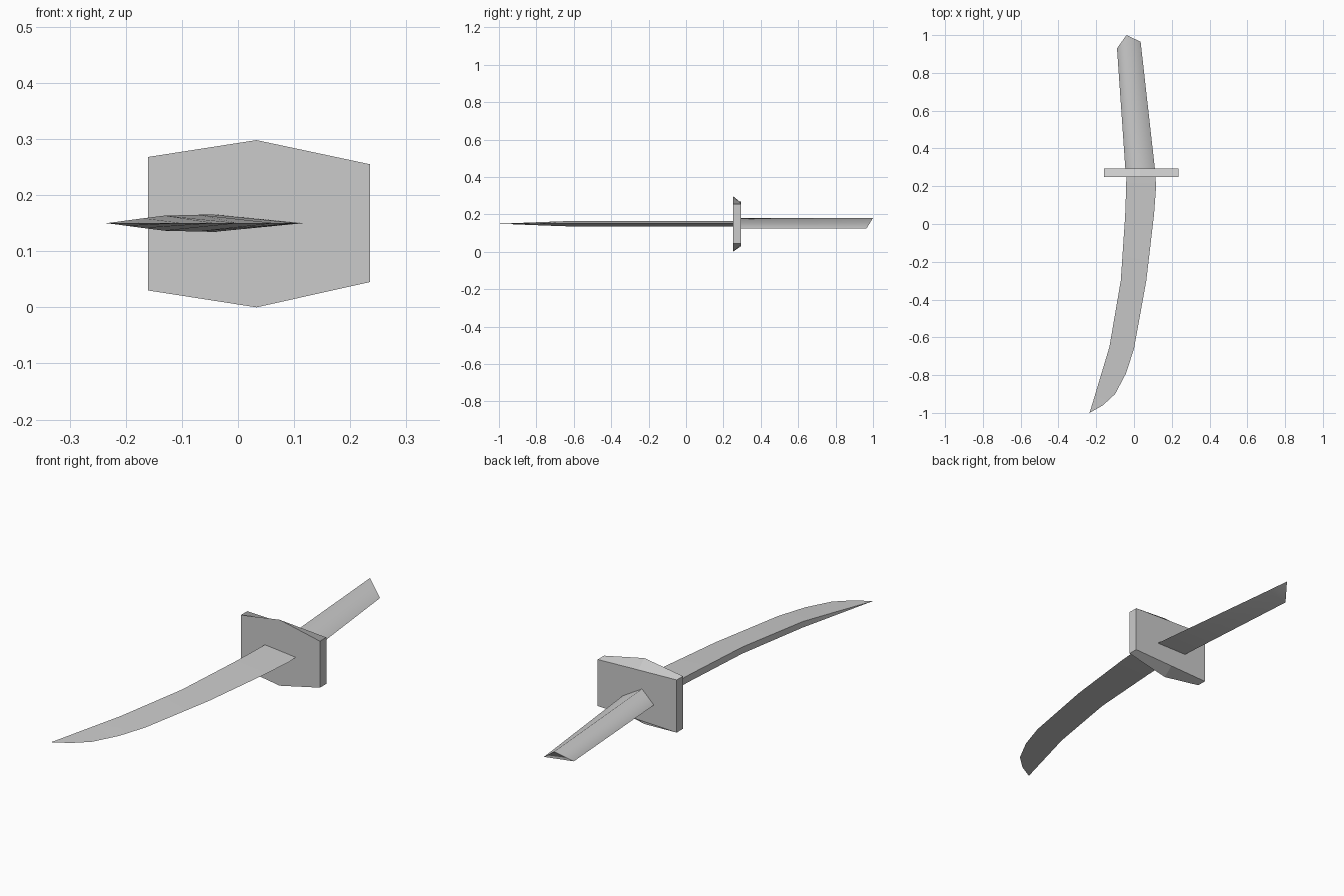
import bpy, bmesh, math

cube = bpy.data.objects.get("Cube")
if cube:
    bpy.data.objects.remove(cube, do_unlink=True)

# Single grey material
grey = bpy.data.materials.new("plain grey")
grey.use_nodes = True
col = (0.6, 0.6, 0.6, 1)
grey.diffuse_color = col
grey.node_tree.nodes["Principled BSDF"].inputs["Base Color"].default_value = col


def loft(name, sections, smooth_angle=None):
    """Skin matching closed sections and cap both ends."""
    bm = bmesh.new()
    rings = [[bm.verts.new(p) for p in s] for s in sections]
    n = len(rings[0])
    for a, b in zip(rings, rings[1:]):
        for i in range(n):
            j = (i + 1) % n
            bm.faces.new((a[i], a[j], b[j], b[i]))
    bm.faces.new(rings[0])
    bm.faces.new(rings[-1])
    bmesh.ops.remove_doubles(bm, verts=bm.verts, dist=0.0005)
    bmesh.ops.recalc_face_normals(bm, faces=bm.faces)
    mesh = bpy.data.meshes.new(name)
    bm.to_mesh(mesh)
    bm.free()
    mesh.materials.append(grey)
    ob = bpy.data.objects.new(name, mesh)
    bpy.context.collection.objects.link(ob)
    if smooth_angle:
        bpy.ops.object.select_all(action='DESELECT')
        ob.select_set(True)
        bpy.context.view_layer.objects.active = ob
        bpy.ops.object.shade_smooth_by_angle(angle=math.radians(smooth_angle))
    return ob


# Blade: wedge with a flat spine on -x and a sharp edge on +x
# spine x, spine y, edge x, edge y, half thickness of the spine
MID = 0.15
stations = [
    (-0.04, 0.27, 0.112, 0.27, 0.0155),
    (-0.042, 0.18, 0.117, 0.20, 0.0155),
    (-0.047, 0.04, 0.106, 0.05, 0.0155),
    (-0.07, -0.30, 0.065, -0.30, 0.015),
    (-0.13, -0.65, 0.0, -0.66, 0.0135),
    (-0.168, -0.777, -0.042, -0.79, 0.0088),
    (-0.199, -0.88, -0.10, -0.90, 0.0047),
    (-0.22, -0.95, -0.165, -0.96, 0.0018),
    (-0.2355, -1.0, -0.2355, -1.0, 0.0),
]
loft("blade", [[(sx, sy, MID + h), (ex, ey, MID), (sx, sy, MID - h)]
               for sx, sy, ex, ey, h in stations], 30)

# Guard: peaked hexagon in front, flattened to nearly a rectangle behind
sides = [(-0.16, 0.03), (-0.16, 0.268), (0.235, 0.255), (0.235, 0.045)]


def guard_section(y, top, bottom):
    a, b, c, d = sides
    return [(x, y, z) for x, z in (a, b, (0.033, top), c, d, (0.033, bottom))]


loft("guard", [guard_section(0.25, 0.298, 0.0), guard_section(0.295, 0.262, 0.037)])

# Handle: triangular grip with a flat underside and a slanted end
loft("handle", [
    [(-0.045, 0.28, 0.124), (0.015, 0.28, 0.181), (0.112, 0.28, 0.124)],
    [(-0.09, 0.93, 0.124), (-0.04, 1.0, 0.181), (0.035, 0.965, 0.124)],
], 85)
